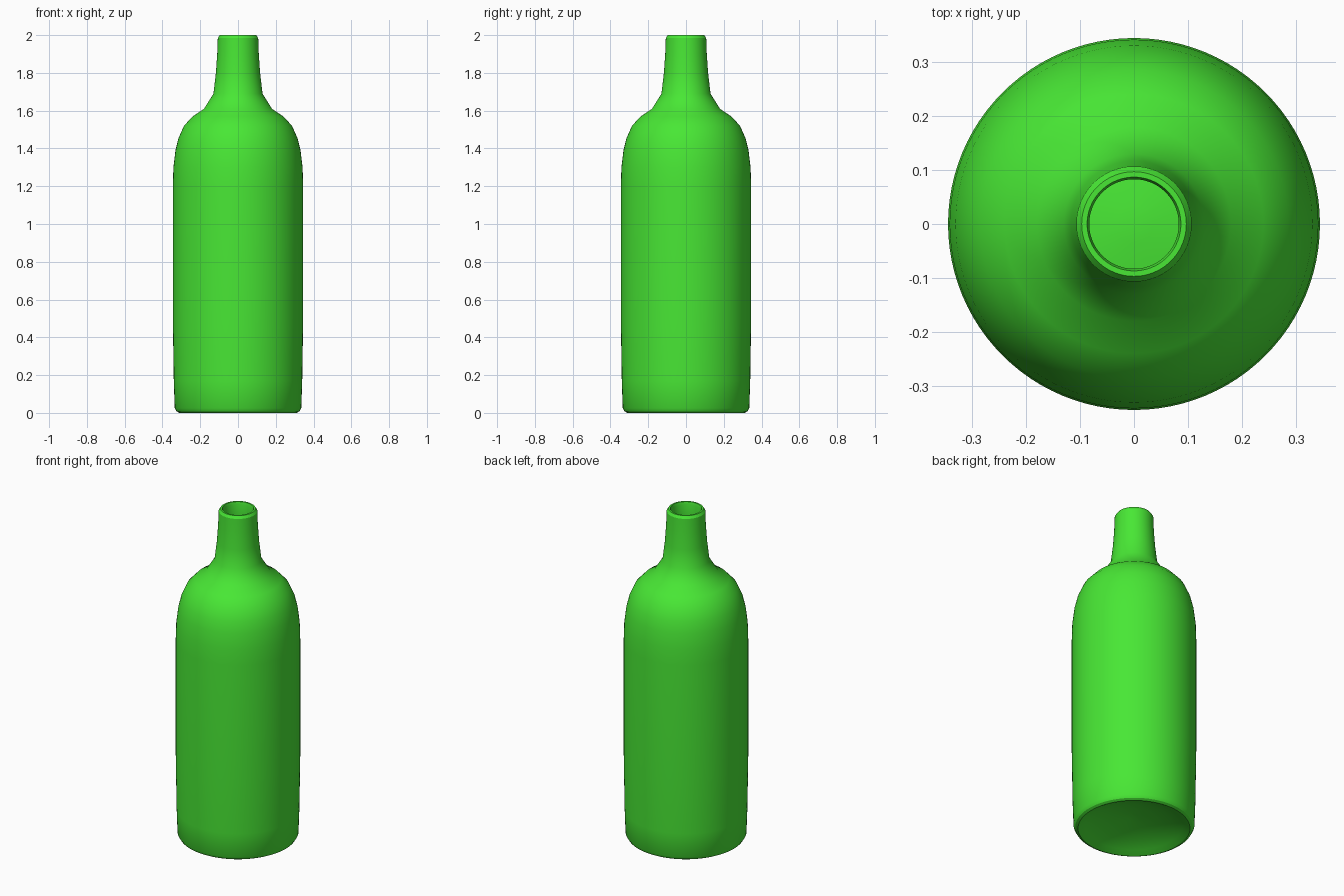
import bpy, bmesh, math

if "Cube" in bpy.data.objects:
    bpy.data.objects.remove(bpy.data.objects["Cube"])

SEGMENTS = 96

# Outer wall, from the punt centre under the base up to the lip (radius, height)
outer = [(0, 0.07), (0.035, 0.068), (0.12, 0.058), (0.20, 0.042), (0.27, 0.018),
         (0.30, 0.003), (0.31, 0.0), (0.325, 0.008), (0.335, 0.025),
         (0.34, 0.17), (0.345, 0.50), (0.345, 1.20), (0.342, 1.30), (0.331, 1.39),
         (0.315, 1.455), (0.286, 1.52), (0.24, 1.57), (0.18, 1.61), (0.13, 1.69),
         (0.117, 1.80), (0.110, 1.90), (0.107, 1.985), (0.097, 2.0)]
# Inner wall, from the lip down to the floor
inner = [(0.087, 2.0), (0.083, 1.985), (0.083, 1.90), (0.09, 1.80), (0.105, 1.68),
         (0.16, 1.585), (0.22, 1.55), (0.265, 1.50), (0.305, 1.38), (0.32, 1.20),
         (0.32, 0.50), (0.31, 0.05), (0.27, 0.045), (0.20, 0.065), (0.12, 0.08),
         (0.035, 0.09), (0, 0.092)]


def lathe(name, profile, color):
    """Spin a profile around the z axis into one closed skin."""
    bm = bmesh.new()
    verts = [bm.verts.new((r, 0, z)) for r, z in profile]
    edges = [bm.edges.new(pair) for pair in zip(verts, verts[1:])]
    bmesh.ops.spin(bm, geom=verts + edges, cent=(0, 0, 0), axis=(0, 0, 1),
                   angle=math.tau, steps=SEGMENTS, use_duplicate=False)
    bmesh.ops.remove_doubles(bm, verts=bm.verts[:], dist=0.0001)
    bmesh.ops.recalc_face_normals(bm, faces=bm.faces[:])
    mesh = bpy.data.meshes.new(name)
    bm.to_mesh(mesh)
    bm.free()
    obj = bpy.data.objects.new(name, mesh)
    bpy.context.collection.objects.link(obj)
    mat = bpy.data.materials.new(name + "_glass")
    mat.diffuse_color = color
    mat.use_nodes = True
    mat.node_tree.nodes["Principled BSDF"].inputs["Base Color"].default_value = mat.diffuse_color
    mesh.materials.append(mat)
    return obj


# Hollow bottle
bottle = lathe("bottle", outer + inner, (0.065, 0.80, 0.035, 1))
bpy.context.view_layer.objects.active = bottle
bottle.select_set(True)
bpy.ops.object.shade_smooth_by_angle(angle=math.radians(30))
